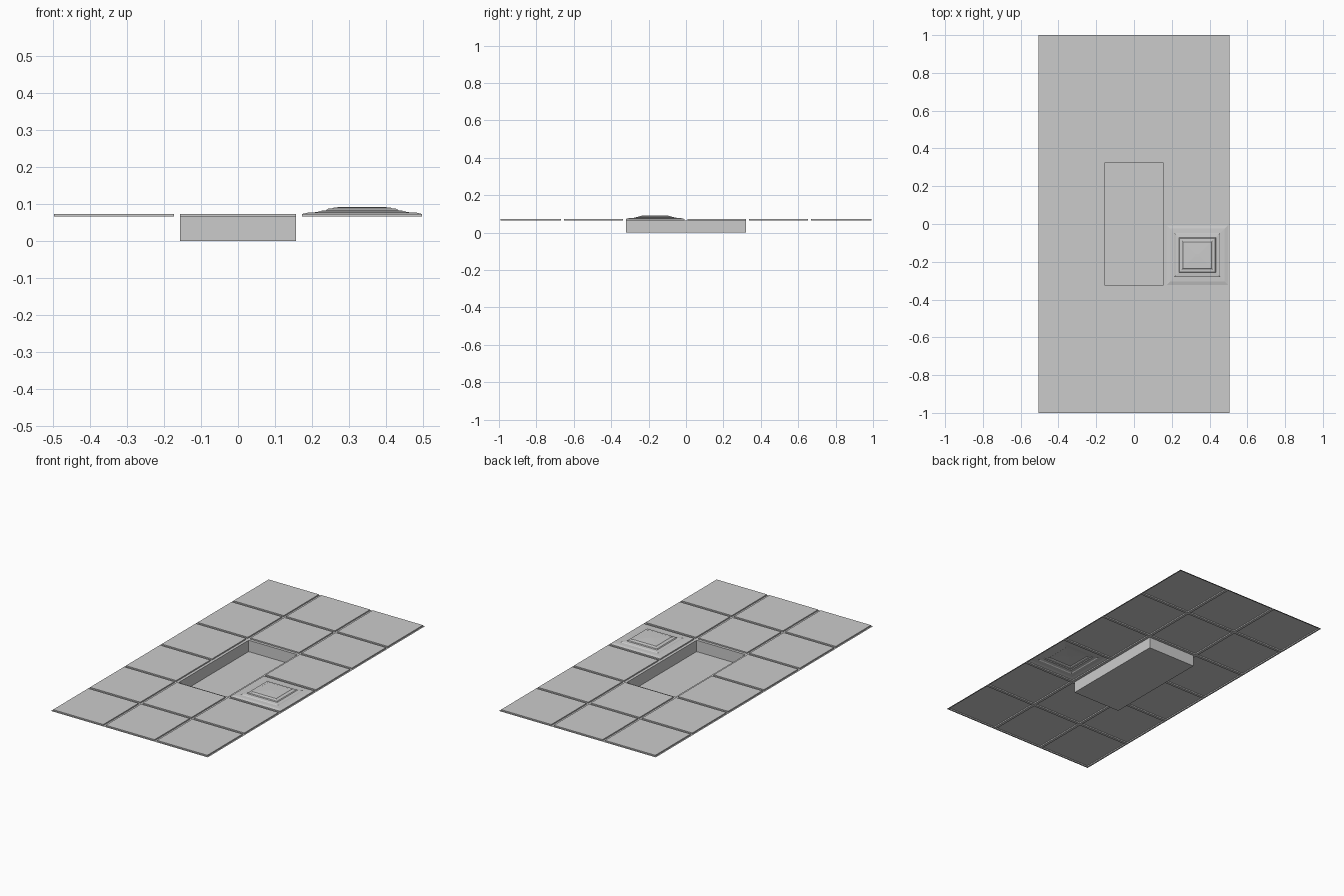
import bpy, bmesh

if "Cube" in bpy.data.objects:
    bpy.data.objects.remove(bpy.data.objects["Cube"])

GROOVE_Z, TILE_Z = 0.066, 0.073
# tile spans along x and y, with grout gaps between them
XS = [(-0.497, -0.173), (-0.157, 0.157), (0.173, 0.497)]
YS_HALF = [(0.008, 0.322), (0.338, 0.652), (0.668, 0.992)]
YS = [(-b, -a) for a, b in reversed(YS_HALF)] + YS_HALF


def make_object(name, bm):
    mesh = bpy.data.meshes.new(name)
    bm.to_mesh(mesh)
    bm.free()
    obj = bpy.data.objects.new(name, mesh)
    bpy.context.collection.objects.link(obj)
    return obj


def shell(name, xspan, yspan, rings):
    """Open rectangular shell: rings of (inset, z), capped at the last ring."""
    bm = bmesh.new()
    (x0, x1), (y0, y1) = xspan, yspan
    prev = None
    for i, z in rings:
        loop = [bm.verts.new(c) for c in ((x0 + i, y0 + i, z), (x1 - i, y0 + i, z),
                                          (x1 - i, y1 - i, z), (x0 + i, y1 - i, z))]
        if prev:
            for k in range(4):
                n = (k + 1) % 4
                bm.faces.new((prev[k], prev[n], loop[n], loop[k]))
        prev = loop
    bm.faces.new(prev)
    if rings[-1][1] < rings[0][1]:
        bmesh.ops.reverse_faces(bm, faces=bm.faces[:])
        bm.faces.ensure_lookup_table()
        bm.faces[-1].normal_flip()
    return make_object(name, bm)


# Stepped dome of the raised pressure tile
dome = [(0, GROOVE_Z), (0, TILE_Z), (0.017, 0.077), (0.042, 0.078), (0.046, 0.081),
        (0.064, 0.083), (0.068, 0.087), (0.082, 0.088), (0.086, 0.091), (0.15, 0.0925)]

# Floor tiles, leaving the two central cells open for the pit
for r, ys in enumerate(YS):
    for c, xs in enumerate(XS):
        if c == 1 and r in (2, 3):
            continue
        if c == 2 and r == 2:
            shell("raised_tile", xs, ys, dome)
        else:
            shell(f"tile_{r}_{c}", xs, ys, [(0, GROOVE_Z), (0, TILE_Z)])

# Sunken pit
pit_y = (YS[2][0], YS[3][1])
shell("pit", XS[1], pit_y, [(0, GROOVE_Z), (0, 0)])

# Grout grooves: grid cells that are neither tile nor pit
xc = [-0.5055] + [v for s in XS for v in s] + [0.5055]
yc = [-1.0] + [v for s in YS for v in s] + [1.0]
bm = bmesh.new()
grid = [[bm.verts.new((x, y, GROOVE_Z)) for x in xc] for y in yc]
for j in range(len(yc) - 1):
    for i in range(len(xc) - 1):
        is_tile = i % 2 and j % 2
        is_pit = i == 3 and pit_y[0] <= yc[j] < pit_y[1]
        if not is_tile and not is_pit:
            bm.faces.new((grid[j][i], grid[j][i + 1], grid[j + 1][i + 1], grid[j + 1][i]))
make_object("grout_grooves", bm)
